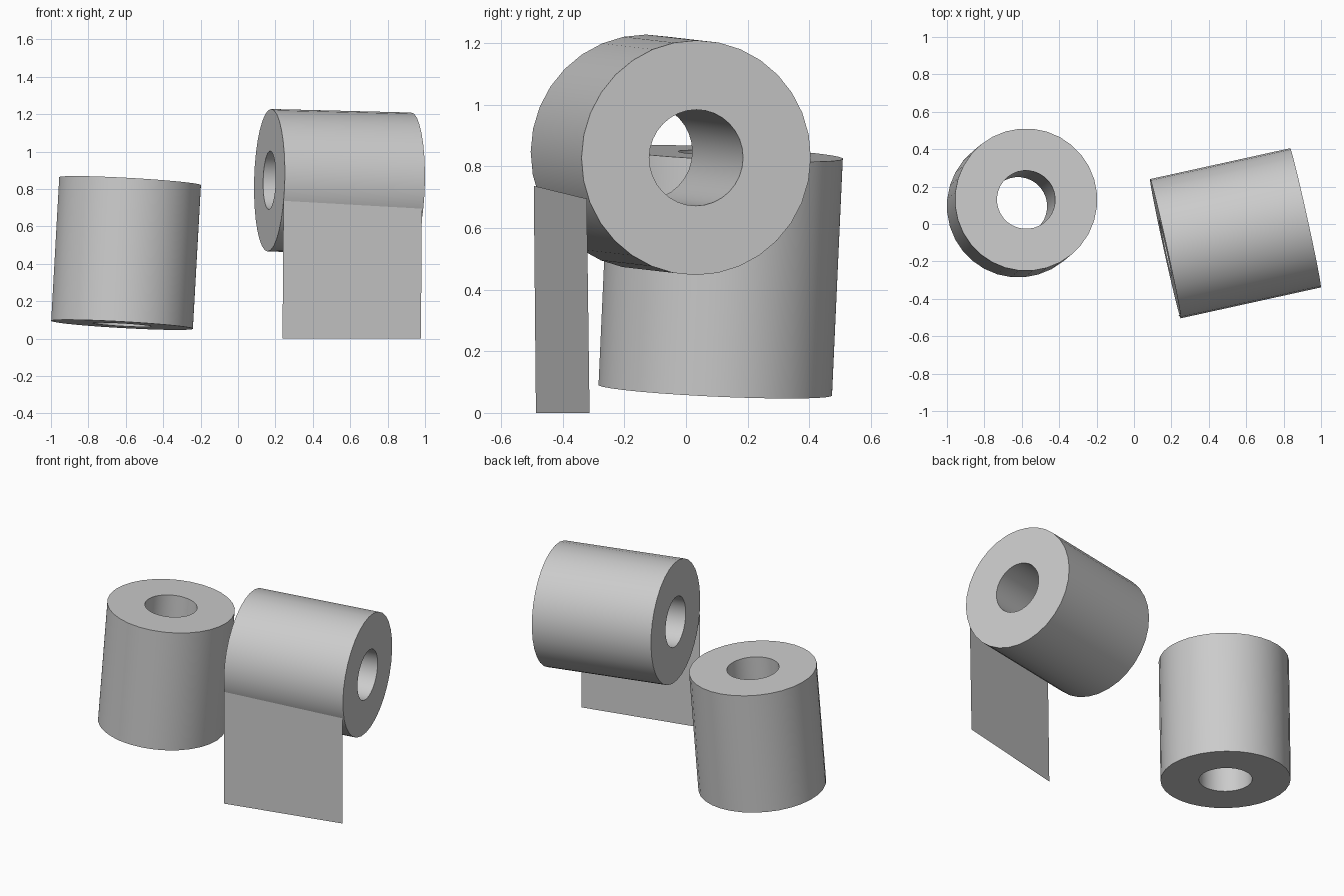
import bpy, bmesh, math
from mathutils import Vector

if "Cube" in bpy.data.objects:
    bpy.data.objects.remove(bpy.data.objects["Cube"])

SIDES = 32


def finish(bm, name):
    mesh = bpy.data.meshes.new(name)
    bm.to_mesh(mesh)
    bm.free()
    obj = bpy.data.objects.new(name, mesh)
    bpy.context.collection.objects.link(obj)
    bpy.ops.object.select_all(action='DESELECT')
    obj.select_set(True)
    bpy.context.view_layer.objects.active = obj
    bpy.ops.object.shade_smooth_by_angle(angle=math.radians(30))
    return obj


def paper_roll(name, start, end, outer=0.381, inner=0.156):
    """Hollow roll running between two end centres."""
    start, end = Vector(start), Vector(end)
    axis = end - start
    turn = axis.to_track_quat('Z', 'Y')
    bm = bmesh.new()
    # Profile corners: outer bottom, outer top, inner top, inner bottom
    rings = []
    for r, h in ((outer, 0), (outer, 1), (inner, 1), (inner, 0)):
        ring = []
        for i in range(SIDES):
            a = 2 * math.pi * i / SIDES
            p = turn @ Vector((r * math.cos(a), r * math.sin(a), 0))
            ring.append(bm.verts.new(start + axis * h + p))
        rings.append(ring)
    for k in range(4):
        a, b = rings[k], rings[(k + 1) % 4]
        for i in range(SIDES):
            j = (i + 1) % SIDES
            bm.faces.new((a[i], a[j], b[j], b[i]))
    bmesh.ops.recalc_face_normals(bm, faces=bm.faces)
    return finish(bm, name)


# Standing roll, leaning slightly
paper_roll("standing_roll", (-0.62, 0.095, 0.074), (-0.577, 0.13, 0.842))

# Lying roll, turned and raised
paper_roll("hanging_roll", (0.168, -0.132, 0.847), (0.917, 0.033, 0.828))

# Loose sheet hanging from the front of the raised roll
bm = bmesh.new()
corners = ((0.238, -0.487, 0), (0.978, -0.313, 0),
           (0.983, -0.322, 0.695), (0.243, -0.494, 0.737))
bm.faces.new([bm.verts.new(c) for c in corners])
finish(bm, "hanging_sheet")
